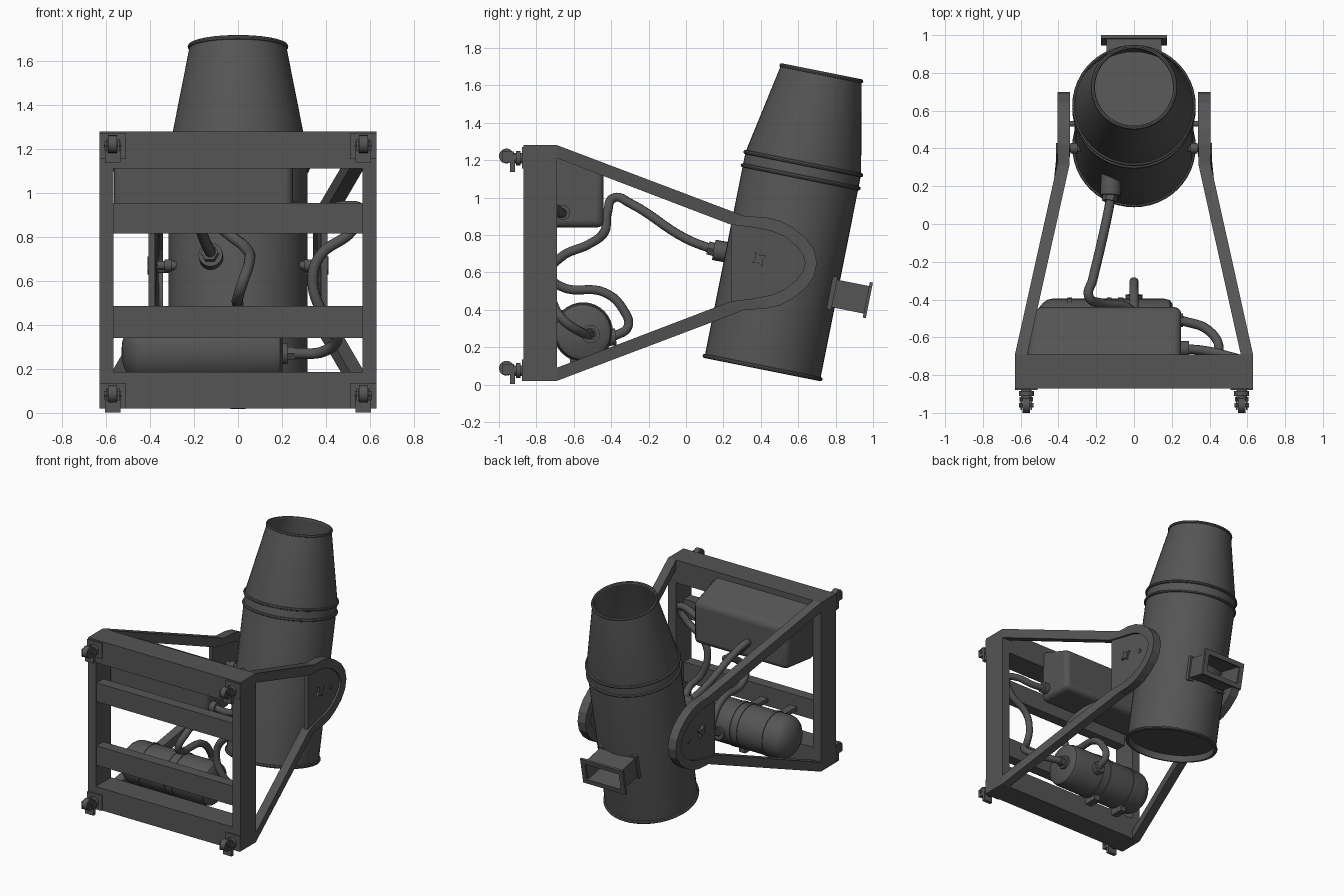
import bpy, bmesh, math
from mathutils import Vector, Matrix

cube = bpy.data.objects.get("Cube")
if cube:
    bpy.data.objects.remove(cube, do_unlink=True)

grey = bpy.data.materials.new("dark_grey")
grey.use_nodes = True
grey.diffuse_color = (0.09, 0.09, 0.09, 1)
grey.node_tree.nodes["Principled BSDF"].inputs["Base Color"].default_value = grey.diffuse_color


def finish(name, bm, matrix=None, smooth=False, bevel=0):
    bmesh.ops.recalc_face_normals(bm, faces=bm.faces)
    mesh = bpy.data.meshes.new(name)
    bm.to_mesh(mesh)
    bm.free()
    if matrix:
        mesh.transform(matrix)
    mesh.materials.append(grey)
    ob = bpy.data.objects.new(name, mesh)
    bpy.context.collection.objects.link(ob)
    if bevel:
        mod = ob.modifiers.new("bevel", "BEVEL")
        mod.width, mod.segments = bevel, 3
    if smooth:
        bpy.ops.object.select_all(action="DESELECT")
        ob.select_set(True)
        bpy.context.view_layer.objects.active = ob
        bpy.ops.object.shade_smooth_by_angle(angle=math.radians(35))
    return ob


def box(name, x, y, z, matrix=None, bevel=0):
    """Box from three (low, high) ranges."""
    bm = bmesh.new()
    bmesh.ops.create_cube(bm, size=1)
    for v in bm.verts:
        v.co = Vector([(r[0] + r[1]) / 2 + c * (r[1] - r[0]) for r, c in zip((x, y, z), v.co)])
    return finish(name, bm, matrix, smooth=bevel > 0, bevel=bevel)


def lathe(name, profile, matrix, sides=32):
    """Spin (radius, height) points about z, then place the result."""
    bm = bmesh.new()
    verts = [bm.verts.new((r, 0, h)) for r, h in profile]
    edges = [bm.edges.new(pair) for pair in zip(verts, verts[1:])]
    bmesh.ops.spin(bm, geom=verts + edges, cent=(0, 0, 0), axis=(0, 0, 1),
                   angle=math.tau, steps=sides, use_duplicate=False)
    bmesh.ops.remove_doubles(bm, verts=bm.verts, dist=0.0002)
    return finish(name, bm, matrix, smooth=True)


def rod(name, start, end, r, sides=20):
    start, end = Vector(start), Vector(end)
    d = end - start
    m = Matrix.Translation(start) @ d.to_track_quat("Z", "Y").to_matrix().to_4x4()
    return lathe(name, [(0, 0), (r, 0), (r, d.length), (0, d.length)], m, sides)


def hose(name, points, r=0.025):
    curve = bpy.data.curves.new(name, "CURVE")
    curve.dimensions = "3D"
    curve.bevel_depth, curve.bevel_resolution, curve.resolution_u = r, 3, 8
    spline = curve.splines.new("BEZIER")
    spline.bezier_points.add(len(points) - 1)
    for p, co in zip(spline.bezier_points, points):
        p.co = co
        p.handle_left_type = p.handle_right_type = "AUTO"
    curve.materials.append(grey)
    ob = bpy.data.objects.new(name, curve)
    bpy.context.collection.objects.link(ob)
    bpy.ops.object.select_all(action="DESELECT")
    ob.select_set(True)
    bpy.context.view_layer.objects.active = ob
    bpy.ops.object.convert(target="MESH")
    bpy.ops.object.shade_smooth()


def prism(name, loops, x_at, thick, side):
    """Band between two yz loops, or a filled yz loop, given thickness in x."""
    bm = bmesh.new()
    layers = [[[bm.verts.new((side * (x_at(y) - t), y, z)) for y, z in loop] for loop in loops]
              for t in (0, thick)]
    if len(loops) == 1:
        front, back = layers[0][0], layers[1][0]
        bm.faces.new(front)
        bm.faces.new(back)
        for i in range(len(front)):
            bm.faces.new((front[i - 1], front[i], back[i], back[i - 1]))
    else:
        rails = [layers[0][0], layers[0][1], layers[1][1], layers[1][0]]
        for i in range(len(loops[0]) - 1):
            for a, b in zip(rails, rails[1:] + rails[:1]):
                bm.faces.new((a[i], a[i + 1], b[i + 1], b[i]))
        for i in (0, -1):
            bm.faces.new([r[i] for r in rails])
    return finish(name, bm)


# Upright frame with four crossbars
for name, z, y in (("top_bar", (1.11, 1.28), (-0.87, -0.69)),
                   ("upper_bar", (0.815, 0.955), (-0.86, -0.78)),
                   ("lower_bar", (0.34, 0.485), (-0.86, -0.78)),
                   ("bottom_bar", (0.02, 0.185), (-0.87, -0.69))):
    box(name, (-0.57, 0.57), y, z)

# Side arms: half outlines are mirrored about the pivot height
MID = 0.65
half_outer = [(-0.69, 0.63), (0.315, 0.25), (0.42, 0.245), (0.5, 0.227), (0.57, 0.19),
              (0.64, 0.135), (0.685, 0.07)]
half_inner = [(-0.69, 0.56), (0.24, 0.205), (0.36, 0.19), (0.46, 0.17), (0.53, 0.14),
              (0.59, 0.09), (0.625, 0.045)]


def whole(half, tip):
    return ([(y, MID + h) for y, h in half] + [(tip, MID)]
            + [(y, MID - h) for y, h in reversed(half)])


def arm_x(y):
    return 0.63 - 0.225 * min(1, max(0, (y + 0.69) / 1.01))


for side, word in ((1, "left"), (-1, "right")):
    box(word + "_upright", sorted((side * 0.565, side * 0.63)), (-0.87, -0.69), (0.02, 1.28))
    outer, inner = whole(half_outer, 0.70), whole(half_inner, 0.637)
    prism(word + "_arm", [outer, inner], arm_x, 0.065, side)
    plate = [(0.24, MID + 0.205)] + inner[2:-2] + [(0.24, MID - 0.205)]
    prism(word + "_pivot_plate", [plate], lambda y: arm_x(y) - 0.015, 0.03, side)
    rod(word + "_pivot", (side * 0.28, 0.40, 0.67), (side * 0.385, 0.40, 0.67), 0.02)
    rod(word + "_pivot_collar", (side * 0.30, 0.40, 0.67), (side * 0.335, 0.40, 0.67), 0.028)
    rod(word + "_lock_bolt", (side * 0.28, 0.53, 0.65), (side * 0.40, 0.53, 0.65), 0.015)
    star = [(0.39 + r * math.cos(a), 0.67 + r * math.sin(a)) for i in range(8)
            for r, a in [((0.045, 0.02)[i % 2], (i + 0.6) * math.pi / 4)]]
    prism(word + "_star_knob", [star], lambda y: 0.412, 0.03, side)

    # Casters on the front corners
    for z, level in ((1.21, "upper"), (0.075, "lower")):
        x, n = side * 0.57, word + "_" + level + "_caster_"
        box(n + "mount", (x - 0.06, x + 0.06), (-0.878, -0.868), (z - 0.055, z + 0.06))
        rod(n + "swivel", (x, -0.91, z), (x, -0.885, z), 0.04)
        rod(n + "neck", (x, -0.935, z), (x, -0.87, z), 0.028)
        for s in (-1, 1):
            cheek = x + s * 0.027
            box(n + "fork", (cheek - 0.004, cheek + 0.004), (-0.985, -0.92), (z - 0.022, z + 0.035))
        box(n + "brake", (x - 0.035, x + 0.035), (-0.94, -0.915), (z - 0.073, z - 0.01))
        rod(n + "wheel", (x - 0.02, -0.96, z + 0.012), (x + 0.02, -0.96, z + 0.012), 0.04)
        rod(n + "axle", (x - 0.038, -0.96, z + 0.012), (x + 0.038, -0.96, z + 0.012), 0.012)

# Tilted drum: straight body with a recessed base, conical mouth with a floor at its foot
tilt = Matrix.Translation((0, 0.41, 0.095)) @ Matrix.Rotation(math.radians(-11.3), 4, "X")
lathe("drum", [(0, 0.03), (0.298, 0.03), (0.302, -0.015), (0.315, -0.015), (0.315, 1.11),
               (0.22, 1.60), (0.207, 1.60), (0.302, 1.10), (0.302, 1.05), (0, 1.05)], tilt, 48)


def rim(name, r, h, w=0.011):
    ring = [(r + w * math.cos(a), h + w * math.sin(a))
            for a in [k * math.tau / 8 for k in range(9)]]
    lathe(name, ring, tilt, 48)


rim("base_rim", 0.316, -0.004)
rim("lower_band", 0.316, 1.036)
rim("upper_band", 0.316, 1.108)
rim("mouth_rim", 0.218, 1.60)

# Outlet duct: open rectangular tube with collar and flange


def duct(name, hx, hz, y0, y1, wall):
    bm = bmesh.new()
    rings = [[bm.verts.new((a * (hx - w), y, 0.46 + b * (hz - w)))
              for a, b in ((-1, -1), (1, -1), (1, 1), (-1, 1))]
             for w, y in ((0, y0), (0, y1), (wall, y1), (wall, y0))]
    for a, b in zip(rings, rings[1:] + rings[:1]):
        for i in range(4):
            bm.faces.new((a[i - 1], a[i], b[i], b[i - 1]))
    finish(name, bm, tilt)


duct("outlet_duct", 0.145, 0.075, 0.27, 0.48, 0.008)
duct("outlet_flange", 0.175, 0.097, 0.473, 0.49, 0.035)
duct("outlet_collar", 0.155, 0.09, 0.265, 0.30, 0.02)

# Control housing with one slanted end and a top falling towards the back
housing = box("control_housing", (-0.57, 0.25), (-0.72, -0.44), (0.84, 1.25), bevel=0.035)
for v in housing.data.vertices:
    if v.co.y > -0.6:
        v.co.x += 0.05 * (v.co.x < 0)
        v.co.z -= 0.1 * (v.co.z > 1)

# Pump tank: domed right end, flat left end, straps and brackets
tank_place = Matrix.Translation((0, -0.55, 0.28)) @ Matrix.Rotation(math.pi / 2, 4, "Y")
dome = [(0.155 * math.sin(a), -0.43 - 0.1 * math.cos(a))
        for a in [k * math.pi / 12 for k in range(7)]]
lathe("pump_tank", dome + [(0.155, 0.16), (0.147, 0.19), (0.125, 0.205), (0, 0.205)], tank_place)
for x, w in ((-0.34, 0.012), (-0.13, 0.012), (-0.07, 0.015)):
    lathe("tank_strap", [(0.15, x - w), (0.16, x - w), (0.16, x + w), (0.15, x + w)], tank_place)
for x in (-0.34, -0.10):
    box("tank_bracket", (x - 0.03, x + 0.03), (-0.80, -0.60), (0.37, 0.40))
    box("tank_foot", (x - 0.025, x + 0.025), (-0.62, -0.52), (0.085, 0.14))

# Hose fittings
rod("tank_end_fitting", (0.19, -0.51, 0.27), (0.225, -0.51, 0.27), 0.048)
rod("tank_end_nut", (0.22, -0.51, 0.27), (0.26, -0.51, 0.27), 0.035, 6)
rod("tank_back_fitting", (0, -0.43, 0.25), (0, -0.375, 0.255), 0.045)
rod("housing_fitting", (0.24, -0.66, 0.92), (0.29, -0.66, 0.92), 0.04)
rod("drum_fitting", (-0.12, 0.26, 0.70), (-0.125, 0.15, 0.72), 0.055)
rod("drum_nut", (-0.125, 0.16, 0.72), (-0.13, 0.12, 0.73), 0.04, 6)

# Hoses
hose("drum_hose", [(-0.12, 0.15, 0.72), (-0.15, 0, 0.78), (-0.22, -0.3, 0.97), (-0.24, -0.38, 1.0),
                   (-0.17, -0.42, 0.92), (-0.04, -0.44, 0.81), (0.035, -0.52, 0.75),
                   (0.05, -0.67, 0.68), (0.02, -0.73, 0.59), (0, -0.67, 0.525), (0, -0.43, 0.49),
                   (0, -0.335, 0.4), (0, -0.31, 0.31), (0, -0.39, 0.255)])
hose("control_hose", [(0.25, -0.66, 0.92), (0.37, -0.67, 0.915), (0.5, -0.70, 0.94),
                      (0.56, -0.72, 0.92), (0.52, -0.74, 0.83), (0.37, -0.74, 0.71),
                      (0.34, -0.74, 0.6), (0.38, -0.72, 0.46), (0.45, -0.66, 0.35),
                      (0.39, -0.56, 0.28), (0.25, -0.51, 0.27)])
